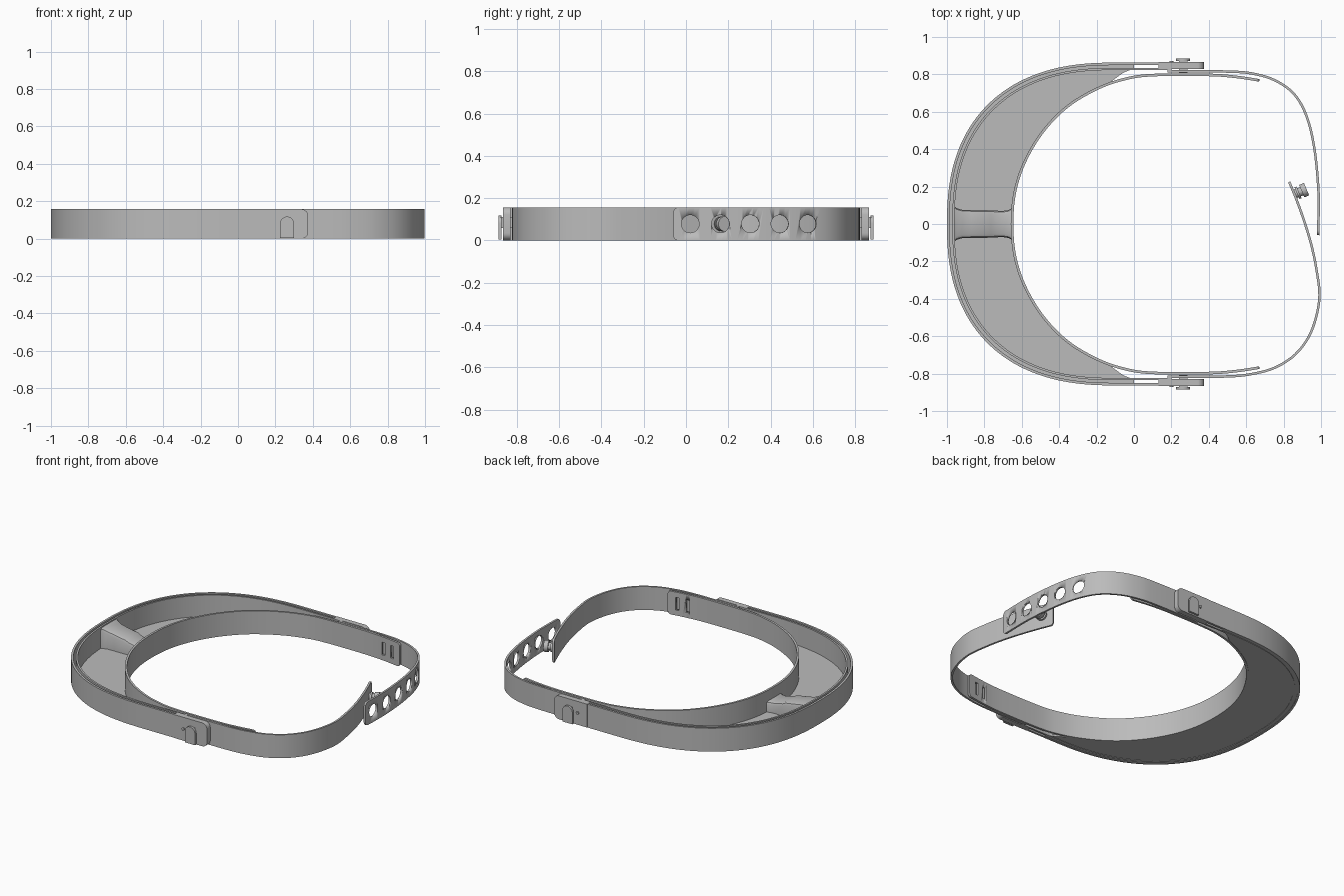
import bpy, bmesh, math
from mathutils import Vector, Matrix

if "Cube" in bpy.data.objects:
    bpy.data.objects.remove(bpy.data.objects["Cube"])

H = 0.157          # band height
MID = H / 2

grey = bpy.data.materials.new("plain_grey")
grey.diffuse_color = (0.5, 0.5, 0.5, 1)
grey.use_nodes = True
grey.node_tree.nodes["Principled BSDF"].inputs["Base Color"].default_value = grey.diffuse_color


def finish(name, bm, mat=grey):
    bmesh.ops.recalc_face_normals(bm, faces=bm.faces)
    me = bpy.data.meshes.new(name)
    bm.to_mesh(me)
    bm.free()
    ob = bpy.data.objects.new(name, me)
    bpy.context.collection.objects.link(ob)
    me.materials.append(mat)
    bpy.ops.object.select_all(action='DESELECT')
    ob.select_set(True)
    bpy.context.view_layer.objects.active = ob
    bpy.ops.object.shade_smooth_by_angle(angle=math.radians(30))
    return ob


def spline(pts, n=10):
    """Catmull-Rom curve through 2D points."""
    p = [Vector(q) for q in pts]
    p = [2 * p[0] - p[1]] + p + [2 * p[-1] - p[-2]]
    out = []
    for a, b, c, d in zip(p, p[1:], p[2:], p[3:]):
        for k in range(n):
            t = k / n
            out.append(0.5 * (2 * b + (c - a) * t + (2 * a - 5 * b + 4 * c - d) * t * t
                              + (3 * b - a - 3 * c + d) * t ** 3))
    return out + [p[-2]]


def resample(path, dists):
    out, i, run = [], 0, 0.0
    for d in dists:
        while i < len(path) - 2 and run + (path[i + 1] - path[i]).length < d:
            run += (path[i + 1] - path[i]).length
            i += 1
        seg = path[i + 1] - path[i]
        out.append(path[i] + seg * ((d - run) / seg.length))
    return out


def length(path):
    return sum((b - a).length for a, b in zip(path, path[1:]))


def band(name, path, thick, r0=0.0, r1=0.0, z0=0.0, z1=H):
    """Upright strip along a path, with rounded corners at its two ends."""
    L = length(path)
    n = max(8, int(L / 0.025))
    ds = [L * k / n for k in range(n + 1)]
    arc = [1 - math.cos(math.pi / 2 * k / 6) for k in range(1, 7)]
    ds += [r0 * a for a in arc if r0] + [L - r1 * a for a in arc if r1]
    ds = sorted({round(d, 5) for d in ds})
    pts = resample(path, ds)
    bm, rows = bmesh.new(), []
    for i, p in enumerate(pts):
        t = (pts[min(i + 1, len(pts) - 1)] - pts[max(i - 1, 0)]).normalized()
        nv = Vector((-t.y, t.x)) * thick / 2
        cut = 0
        for r, d in ((r0, ds[i]), (r1, L - ds[i])):
            if r and d < r:
                cut = r - math.sqrt(max(0, r * r - (r - d) ** 2))
        a, b = p + nv, p - nv
        rows.append([bm.verts.new(v) for v in (
            (a.x, a.y, z0 + cut), (a.x, a.y, z1 - cut), (b.x, b.y, z1 - cut), (b.x, b.y, z0 + cut))])
    for u, v in zip(rows, rows[1:]):
        for k in range(4):
            bm.faces.new((u[k], u[(k + 1) % 4], v[(k + 1) % 4], v[k]))
    bm.faces.new(rows[0])
    bm.faces.new(rows[-1])
    return finish(name, bm)


def cut(ob, shapes):
    """Subtract helper shapes from a part."""
    for bm in shapes:
        c = finish("cutter", bm)
        c.hide_render = True
        m = ob.modifiers.new("cut", 'BOOLEAN')
        m.operation, m.solver, m.object = 'DIFFERENCE', 'EXACT', c
        bpy.ops.object.select_all(action='DESELECT')
        bpy.context.view_layer.objects.active = ob
        ob.select_set(True)
        bpy.ops.object.modifier_apply(modifier=m.name)
        bpy.data.objects.remove(c)


def cylinder(r, depth, centre, axis, seg=32):
    bm = bmesh.new()
    rot = Vector((0, 0, 1)).rotation_difference(Vector(axis)).to_matrix().to_4x4()
    bmesh.ops.create_cone(bm, cap_ends=True, segments=seg, radius1=r, radius2=r, depth=depth,
                          matrix=Matrix.Translation(centre) @ rot)
    return bm


def box(size, centre):
    bm = bmesh.new()
    bmesh.ops.create_cube(bm, size=1, matrix=Matrix.Translation(centre) @ Matrix.Diagonal((*size, 1)))
    return bm


def prism(outline, offset):
    """Closed 3D outline extruded by an offset."""
    bm = bmesh.new()
    f = bm.faces.new([bm.verts.new(p) for p in outline])
    top = bmesh.ops.extrude_face_region(bm, geom=[f])
    bmesh.ops.translate(bm, vec=offset, verts=[v for v in top['geom'] if isinstance(v, bmesh.types.BMVert)])
    return bm


def front_arc(off, xend, steps=160):
    """Rounded front outline, inset by off, with straight arms to xend."""
    a, b, e = 0.9 - off, 0.863 - off, 2 / 2.4
    pts = []
    for k in range(steps + 1):
        t = math.pi * k / steps
        c, s = math.cos(t), math.sin(t)
        pts.append(Vector((-0.1 - a * max(s, 0) ** e, math.copysign(b * abs(c) ** e, c))))
    return [Vector((xend, b))] + pts + [Vector((xend, -b))]


# Front guard: two thin walls with a slot between them
band("outer_front_wall", front_arc(0.007, 0.2), 0.014)
band("inner_front_wall", front_arc(0.034, 0.2), 0.012)

# Headband hugging the forehead, with slotted ends
half = [(0.67, .768), (.55, .786), (.4, .797), (.1, .796), (-.05, .775), (-.2, .722), (-.36, .625),
        (-.49, .49), (-.585, .33), (-.637, .17)]
head_path = spline(half + [(-.652, 0)] + [(x, -y) for x, y in reversed(half)])
headband = band("headband", head_path, 0.014, 0.02, 0.02)
cut(headband, [box((0.024, 0.08, 0.085), (x, s * 0.785, MID)) for x in (0.535, 0.605) for s in (1, -1)])

# Floor crescent between front wall and headband
rim = front_arc(0.012, 0.0)
inner = [p for p in head_path if p.x < -0.13]
inner = [Vector((0.0, .832)), Vector((-.06, .808))] + inner + [Vector((-.06, -.808)), Vector((0.0, -.832))]
N = 90
A = resample(rim, [length(rim) * k / N for k in range(N + 1)])
B = resample(inner, [length(inner) * k / N for k in range(N + 1)])
bm = bmesh.new()
rows = [[bm.verts.new((p.x, p.y, z)) for p, z in ((a, .003), (a, .015), (b, .015), (b, .003))]
        for a, b in zip(A, B)]
for u, v in zip(rows, rows[1:]):
    for k in range(4):
        bm.faces.new((u[k], u[(k + 1) % 4], v[(k + 1) % 4], v[k]))
bm.faces.new(rows[0])
bm.faces.new(rows[-1])
finish("floor", bm)

# Central bridge: x, half width, top height along its length
bm, rows = bmesh.new(), []
for x, w, z in ((-.965, .1, .15), (-.95, .085, .147), (-.92, .076, .135), (-.87, .074, .125),
                (-.79, .074, .112), (-.765, .072, .1), (-.7, .07, .085), (-.67, .075, .085), (-.652, .085, .085)):
    prof = [(-w, .01), (-w, z - .02), (-w + .006, z - .006), (-w + .02, z)]
    prof += [(-y, h) for y, h in reversed(prof)]
    rows.append([bm.verts.new((x, y, h)) for y, h in prof])
for u, v in zip(rows, rows[1:]):
    for k in range(8):
        bm.faces.new((u[k], u[(k + 1) % 8], v[(k + 1) % 8], v[k]))
bm.faces.new(rows[0])
bm.faces.new(rows[-1])
finish("front_bridge", bm)

# Rear straps: one with holes, one carrying the stud
right_half = [(.18, .817), (.5, .815), (.64, .803), (.76, .765), (.86, .69), (.925, .57), (.965, .4)]
hole_strap = band("hole_strap", spline(right_half + [(.985, .2), (.987, .07), (.984, -.06)]), 0.013, 0, 0.025)
cut(hole_strap, [cylinder(0.042, 0.2, (0.96, 0.02 + 0.141 * k, MID), (1, 0.06 * k, 0)) for k in range(5)])
stud_path = [(.18, -.817), (.5, -.815), (.64, -.8), (.76, -.765), (.87, -.69), (.95, -.57), (.991, -.4),
             (.975, -.24), (.945, -.1), (.905, .03), (.865, .14), (.83, .225)]
band("stud_strap", spline(stud_path), 0.013, 0, 0.02)

# Stud made of neck, collar and head
axis = Vector((0.92, 0.39, 0))
base = Vector((0.86, 0.16, MID))
for name, r, d0, d1 in (("stud_neck", .024, 0, .06), ("stud_collar", .034, .012, .024), ("stud_head", .036, .04, .068)):
    finish(name, cylinder(r, d1 - d0, base + axis * (d0 + d1) / 2, axis))

# Side buckles: end pad, hook, hook stem and pin
for s, side in ((1, "left"), (-1, "right")):
    pad = [Vector((.13, s * .8475)), Vector((.375, s * .8475))]
    band(side + "_end_pad", pad, 0.035, 0, 0.035)
    arch = [(.225, .004), (.30, .004)] + [
        (.2625 + .0375 * math.cos(math.pi * k / 16), .08 + .0375 * math.sin(math.pi * k / 16)) for k in range(17)]
    finish(side + "_hook", prism([(x, s * .872, z) for x, z in arch], (0, s * .014, 0)))
    finish(side + "_hook_stem", box((.045, .07, .05), (.2625, s * .842, .085)))
    finish(side + "_pin", cylinder(.01, .012, (.2, s * .866, .08), (0, 1, 0), 16))
